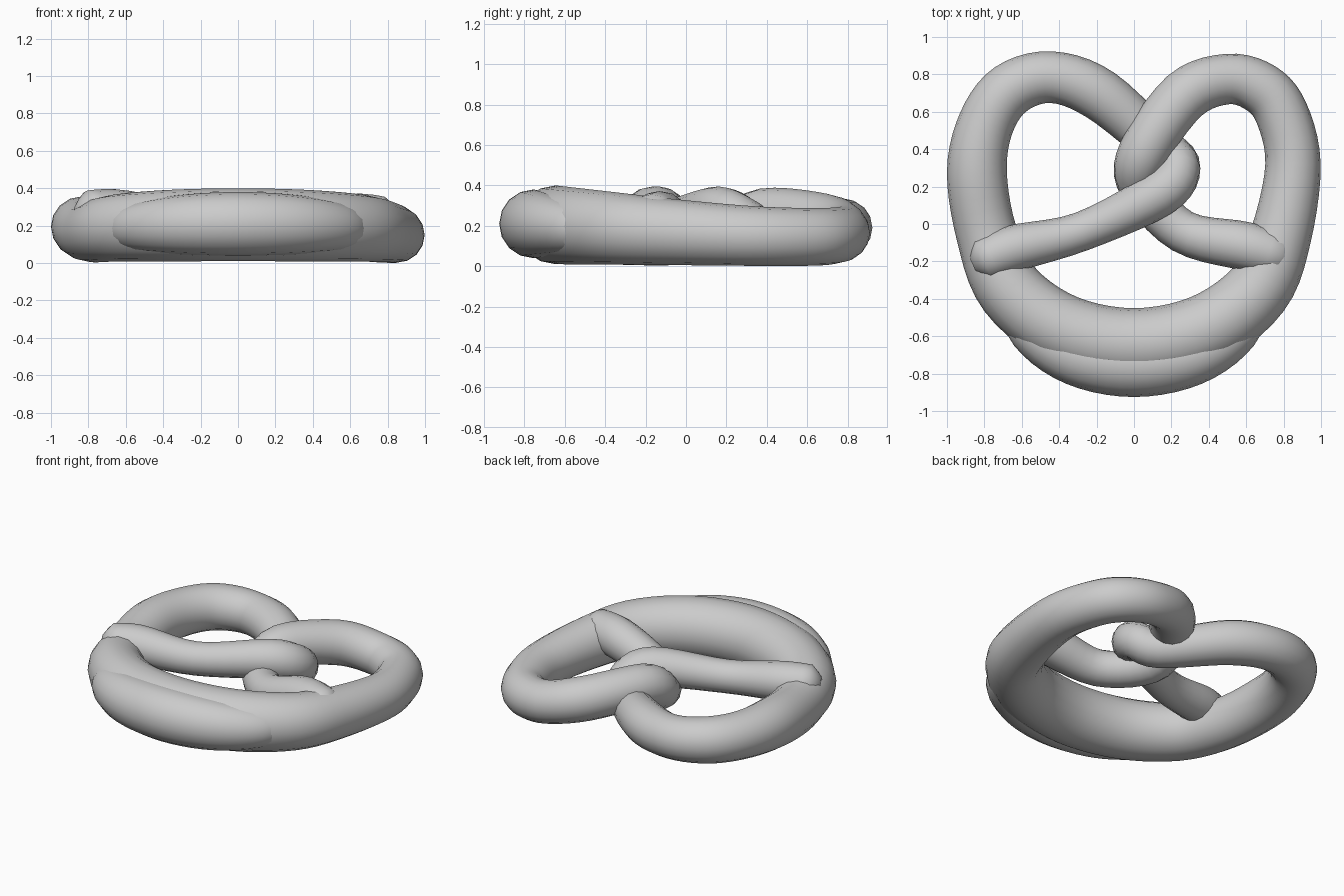
import bpy, bmesh, math
from mathutils import Vector

if "Cube" in bpy.data.objects:
    bpy.data.objects.remove(bpy.data.objects["Cube"])


def catmull(a, b, c, d, t):
    return [0.5 * (2 * q + (r - p) * t + (2 * p - 5 * q + 4 * r - s) * t * t
                   + (3 * q - p - 3 * r + s) * t ** 3) for p, q, r, s in zip(a, b, c, d)]


def dough_tube(name, keys, steps=5, sides=16):
    """Sweep a circle along keys of (x, y, z, radius), rounding off both ends."""
    k = [keys[0]] + keys + [keys[-1]]
    path = [catmull(*k[i:i + 4], s / steps) for i in range(len(keys) - 1) for s in range(steps)]
    path.append(keys[-1])
    pts = [Vector(p[:3]) for p in path]
    last = len(pts) - 1
    bm = bmesh.new()
    rings = []
    for i, p in enumerate(pts):
        tan = (pts[min(i + 1, last)] - pts[max(i - 1, 0)]).normalized()
        side = Vector((tan.y, -tan.x, 0)).normalized()
        up = side.cross(tan)
        if up.z < 0:
            up.negate()
        r = path[i][3] * min(1, 0.4 + 0.3 * min(i, last - i))
        ring = []
        for j in range(sides):
            a = math.tau * j / sides
            co = p + r * (side * math.cos(a) + up * math.sin(a))
            co.z = max(co.z, 0)
            ring.append(bm.verts.new(co))
        rings.append(ring)
    for r0, r1 in zip(rings, rings[1:]):
        for j in range(sides):
            n = (j + 1) % sides
            bm.faces.new((r0[j], r0[n], r1[n], r1[j]))
    bm.faces.new(rings[0])
    bm.faces.new(rings[-1])
    bmesh.ops.recalc_face_normals(bm, faces=bm.faces)
    me = bpy.data.meshes.new(name)
    bm.to_mesh(me)
    bm.free()
    ob = bpy.data.objects.new(name, me)
    bpy.context.collection.objects.link(ob)
    bpy.ops.object.select_all(action='DESELECT')
    ob.select_set(True)
    bpy.context.view_layer.objects.active = ob
    bpy.ops.object.shade_smooth_by_angle(angle=math.radians(50))


def front_arc(x0, y0, depth, z, r, dr):
    """Half-ellipse of keys around the front, thickest in the middle."""
    arc = []
    for i in range(-3, 4):
        a = math.radians(85 * i / 3)
        c = math.cos(a)
        arc.append((x0 * math.sin(a), y0 - depth * c, z + 0.04 * c, r + dr * c))
    return arc


# Left arm over the twist, under the right strand, around the left lobe
left = [(-0.86, -0.22, 0.27, 0.11), (-0.66, -0.135, 0.27, 0.125), (-0.28, -0.04, 0.24, 0.105),
        (0.13, 0.16, 0.27, 0.125), (0.235, 0.30, 0.21, 0.12), (0.14, 0.41, 0.14, 0.12),
        (-0.18, 0.69, 0.18, 0.14), (-0.44, 0.785, 0.19, 0.138), (-0.66, 0.72, 0.20, 0.145),
        (-0.79, 0.54, 0.20, 0.15), (-0.84, 0.28, 0.195, 0.16)]
# Right lobe, over the twist, under the left arm to the right tip
right = [(0.85, 0.32, 0.15, 0.148), (0.79, 0.59, 0.145, 0.143), (0.68, 0.725, 0.15, 0.14),
         (0.50, 0.775, 0.17, 0.135), (0.27, 0.685, 0.22, 0.14), (0.05, 0.38, 0.25, 0.135),
         (0.04, 0.20, 0.16, 0.12), (0.26, -0.04, 0.16, 0.115), (0.60, -0.12, 0.24, 0.13),
         (0.85, -0.19, 0.23, 0.11)]
dough_tube("twisted_rope", left + front_arc(0.79, 0, 0.645, 0.165, 0.16, 0.035) + right)

# Bulging split crust along the front
dough_tube("front_bulge", front_arc(0.66, -0.33, 0.425, 0.17, 0.07, 0.1))
